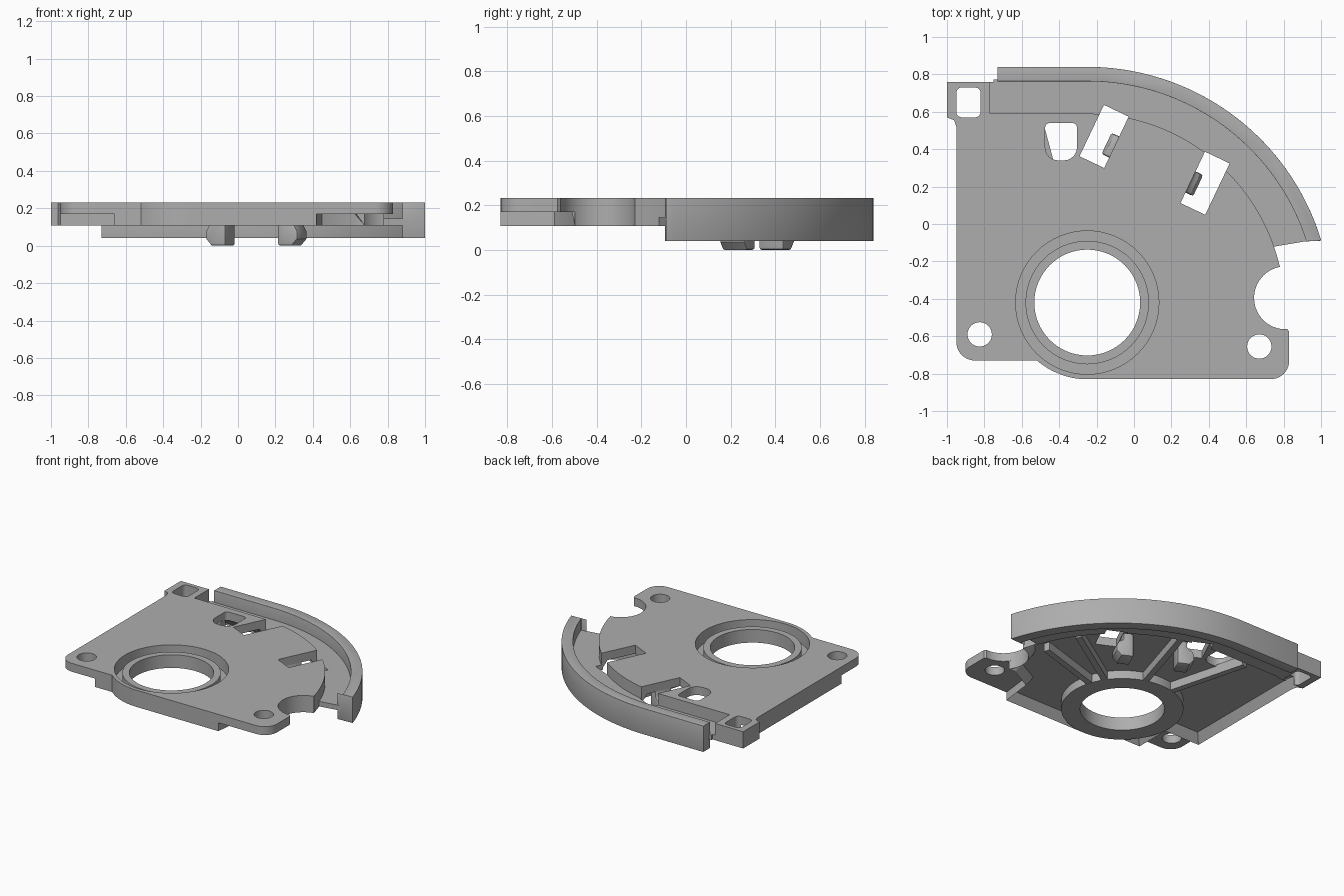
import bpy, bmesh, math
from mathutils import Matrix, Vector

cube = bpy.data.objects.get("Cube")
if cube:
    bpy.data.objects.remove(cube, do_unlink=True)

grey = bpy.data.materials.new("plain grey")
grey.use_nodes = True
grey.diffuse_color = (0.42, 0.42, 0.42, 1)
grey.node_tree.nodes["Principled BSDF"].inputs["Base Color"].default_value = (0.42, 0.42, 0.42, 1)

HUB = (-0.25, -0.42)      # centre of the round opening
SWEEP = (-0.25, -0.467)   # centre of the curved edges
BASE, UNDER, TOP = 0.108, 0.17, 0.232


def arc(c, r, a0, a1, n=24):
    angles = [math.radians(a0 + (a1 - a0) * i / n) for i in range(n + 1)]
    return [(c[0] + r * math.cos(a), c[1] + r * math.sin(a)) for a in angles]


def rounded_rect(x0, y0, x1, y1, low, high):
    return (arc((x0 + low, y0 + low), low, 180, 270, 6) + arc((x1 - low, y0 + low), low, 270, 360, 6)
            + arc((x1 - high, y1 - high), high, 0, 90, 6) + arc((x0 + high, y1 - high), high, 90, 180, 6))


def finish(bm, name):
    bmesh.ops.recalc_face_normals(bm, faces=bm.faces)
    mesh = bpy.data.meshes.new(name)
    bm.to_mesh(mesh)
    bm.free()
    mesh.materials.append(grey)
    ob = bpy.data.objects.new(name, mesh)
    bpy.context.collection.objects.link(ob)
    return ob


def prism(name, pts, z0, z1, matrix=None, pocket=None):
    """Extrude an outline; pocket = (wall thickness, depth) hollows it from below."""
    bm = bmesh.new()
    bottom = bm.faces.new([bm.verts.new((x, y, z0)) for x, y in pts])
    top = bmesh.ops.extrude_face_region(bm, geom=[bottom], use_keep_orig=True)
    bmesh.ops.translate(bm, vec=(0, 0, z1 - z0),
                        verts=[g for g in top["geom"] if isinstance(g, bmesh.types.BMVert)])
    bmesh.ops.recalc_face_normals(bm, faces=bm.faces)
    if pocket:
        bmesh.ops.inset_region(bm, faces=[bottom], thickness=pocket[0], use_even_offset=True)
        bmesh.ops.translate(bm, vec=(0, 0, pocket[1]), verts=bottom.verts)
    if matrix:
        bm.transform(matrix)
    return finish(bm, name)


def lathe(name, profile, centre, n=64):
    bm = bmesh.new()
    rings = [[bm.verts.new((x, y, z)) for x, y in arc(centre, r, 0, 360, n)[:-1]] for r, z in profile]
    for a, b in zip(rings, rings[1:] + rings[:1]):
        for i in range(n):
            j = (i + 1) % n
            bm.faces.new((a[i], a[j], b[j], b[i]))
    return finish(bm, name)


# Shared outline pieces
hub_edge = arc(HUB, 0.41, 229, 270)
back_left = arc(SWEEP, 1.057, 13.5, 90, 40) + [(-0.77, 0.59), (-0.77, 0.76), (-1, 0.76), (-1, 0.57),
                                              (-0.962, 0.555), (-0.95, 0.52)]
notch = (0.81, -0.395)

# Thin top plate with its two ears
plate = prism("top_plate", arc((-0.85, -0.63), 0.1, 180, 270, 10) + hub_edge
              + arc((0.73, -0.73), 0.1, 270, 360, 10) + [(0.83, -0.575), (0.82, -0.562)]
              + arc(notch, 0.168, 265, 100) + back_left, UNDER, TOP)

# Skirt wall under the plate
skirt = prism("skirt_wall", [(-0.95, -0.46), (-0.66, -0.46), (-0.66, -0.73)] + hub_edge
              + [(0.42, -0.83), (0.45, -0.59), (0.62, -0.5)]
              + arc(notch, 0.168, 218, 100) + back_left,
              BASE, UNDER + 0.01, pocket=(0.045, UNDER + 0.001 - BASE))

# Corner block
block = prism("corner_block", [(-0.998, 0.57), (-0.772, 0.57), (-0.772, 0.758), (-0.998, 0.758)],
              BASE, UNDER + 0.02)

# Channel floor between plate and rim
floor = prism("channel_floor", arc(SWEEP, 1.24, 17.7, 90, 40) + [(-0.75, 0.773), (-0.75, 0.76), (-0.78, 0.76), (-0.78, 0.58)]
              + arc(SWEEP, 1.047, 90, 19.2, 40), BASE, 0.145)

# Curved outer rim
rim = prism("outer_rim", arc(SWEEP, 1.307, 16.8, 90, 48) + [(-0.73, 0.84), (-0.73, 0.763)]
            + arc(SWEEP, 1.23, 90, 17.8, 48) + [(0.88, -0.095)], 0.04, TOP)
bevel = rim.modifiers.new("soft_edges", "BEVEL")
bevel.width, bevel.segments, bevel.limit_method, bevel.angle_limit = 0.01, 3, "ANGLE", math.radians(50)

# Hub ring with groove around the opening
hub = lathe("hub_ring", [(0.283, BASE), (0.41, BASE), (0.41, 0.172), (0.383, 0.172),
                         (0.383, 0.14), (0.33, 0.14), (0.33, 0.205), (0.283, 0.205)], HUB)

# Radial stiffening ribs
ribs = []
for angle, reach in ((105, 1.0), (73, 1.0), (33, 1.0), (17, 0.93)):
    place = Matrix.Translation((*HUB, 0)) @ Matrix.Rotation(math.radians(angle), 4, "Z")
    ribs.append(prism("stiffening_rib", [(0.4, -0.022), (reach, -0.022), (reach, 0.022), (0.4, 0.022)],
                      BASE + 0.001, UNDER + 0.01, place))

# Cutters for the openings
along, across = Vector((0.43, 0.903, 0)), Vector((0.903, -0.43, 0))
slots = [(Vector((-0.16, 0.468, 0)), 1), (Vector((0.38, 0.218, 0)), -1)]
cuts = [arc(HUB, 0.383, 0, 360, 64)[:-1],
        arc((-0.825, -0.59), 0.065, 0, 360, 32)[:-1],
        arc((0.67, -0.655), 0.065, 0, 360, 32)[:-1],
        rounded_rect(-0.95, 0.57, -0.82, 0.73, 0.03, 0.03),
        rounded_rect(-0.475, 0.34, -0.305, 0.54, 0.07, 0.025)]
for centre, _ in slots:
    cuts.append([(centre + across * u + along * v)[:2] for u, v in
                 ((-0.073, -0.152), (0.073, -0.152), (0.073, 0.152), (-0.073, 0.152))])
cutters = [prism("cutter", pts, -0.5, 0.5) for pts in cuts]
for c in cutters:
    c.hide_render = True

for ob, used in [(plate, cutters), (skirt, cutters), (block, cutters[3:4]), (floor, cutters[5:])] + \
        [(r, cutters[5:]) for r in ribs]:
    for c in used:
        mod = ob.modifiers.new("opening", "BOOLEAN")
        mod.operation, mod.object, mod.solver = "DIFFERENCE", c, "EXACT"

# Hooked clips beside the slots
clips = []
for centre, side in slots:
    m = Matrix.Identity(4)
    for col, axis in enumerate((across * side, Vector((0, 0, 1)), along, centre)):
        for row in range(3):
            m[row][col] = axis[row]
    clip = prism("hook_clip", [(0.145, 0.18), (0.145, 0.0), (0.06, 0.0), (0.028, 0.035), (0.028, 0.08),
                               (0.045, 0.11), (0.075, 0.125), (0.075, 0.18)], -0.09, 0.035, m)
    soft = clip.modifiers.new("soft_edges", "BEVEL")
    soft.width, soft.segments, soft.limit_method, soft.angle_limit = 0.012, 2, "ANGLE", math.radians(60)
    clips.append(clip)

# Bake modifiers, drop the cutters, shade
parts = [plate, skirt, block, floor, rim, hub] + ribs + clips
bpy.context.view_layer.update()
graph = bpy.context.evaluated_depsgraph_get()
baked = [bpy.data.meshes.new_from_object(ob.evaluated_get(graph)) for ob in parts]
for ob, mesh in zip(parts, baked):
    ob.modifiers.clear()
    ob.data = mesh
for c in cutters:
    bpy.data.objects.remove(c, do_unlink=True)
bpy.ops.object.select_all(action="DESELECT")
for ob in parts:
    ob.select_set(True)
bpy.context.view_layer.objects.active = plate
bpy.ops.object.shade_smooth_by_angle(angle=math.radians(30))
